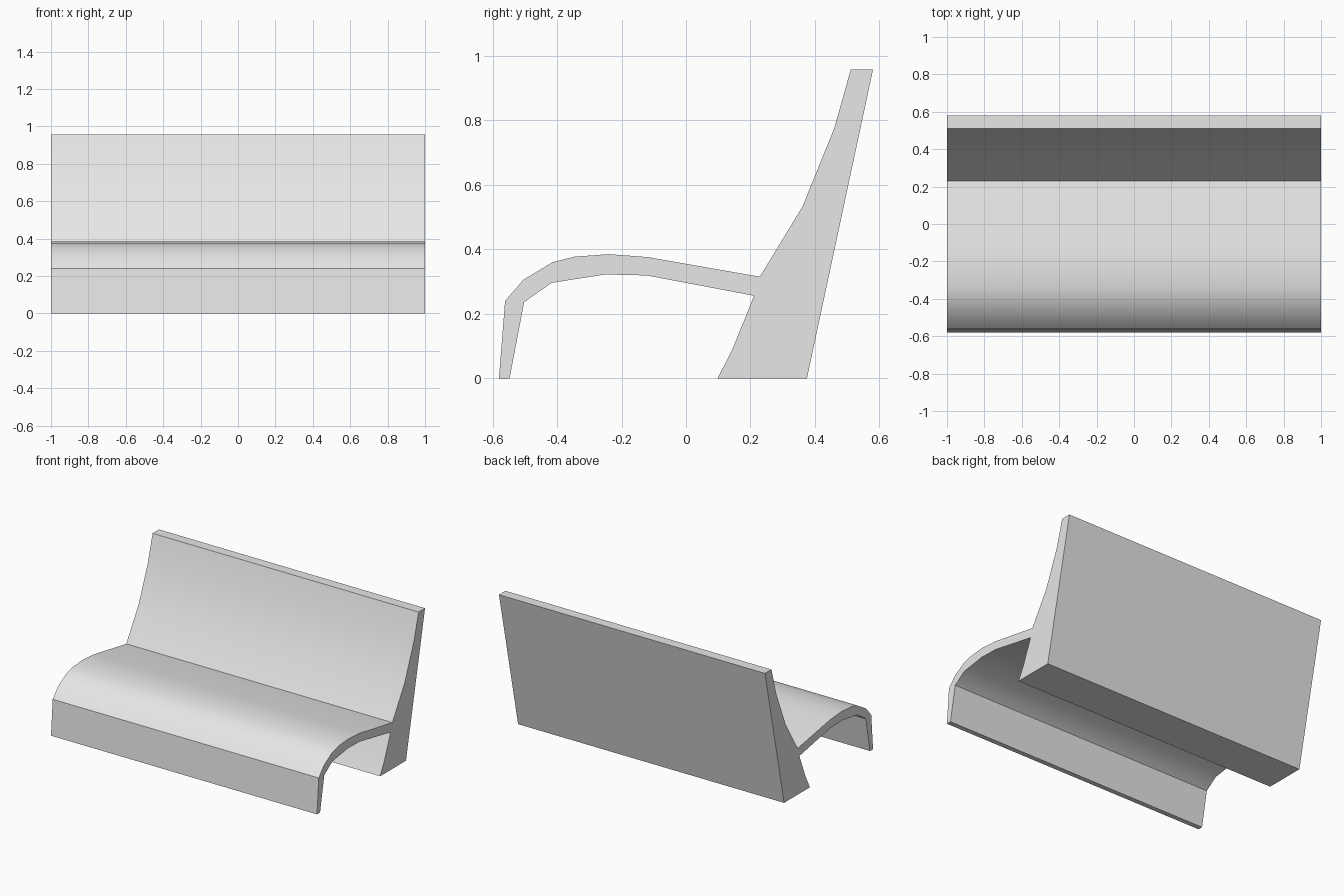
import bpy, bmesh, math

if "Cube" in bpy.data.objects:
    bpy.data.objects.remove(bpy.data.objects["Cube"])

# Plain grey material
grey = bpy.data.materials.new("light grey")
grey.diffuse_color = (0.8, 0.8, 0.8, 1)
grey.use_nodes = True
grey.node_tree.nodes["Principled BSDF"].inputs["Base Color"].default_value = grey.diffuse_color

# Side profile (y, z): curved seat top, backrest, foot, seat underside
seat_top = [(-0.58, 0), (-0.561, 0.24), (-0.504, 0.306), (-0.414, 0.36),
            (-0.346, 0.377), (-0.24, 0.385), (-0.12, 0.376), (0.229, 0.315)]
backrest = [(0.361, 0.532), (0.46, 0.776), (0.511, 0.958), (0.58, 0.958)]
rear_foot = [(0.375, 0), (0.098, 0), (0.144, 0.09), (0.211, 0.256)]
seat_under = [(-0.122, 0.319), (-0.25, 0.322), (-0.417, 0.296),
              (-0.502, 0.236), (-0.547, 0)]
profile = seat_top + backrest + rear_foot + seat_under

# Extrude the profile along the bench length
bm = bmesh.new()
side = bm.faces.new([bm.verts.new((-1, y, z)) for y, z in profile])
ext = bmesh.ops.extrude_face_region(bm, geom=[side], use_keep_orig=True)
moved = [v for v in ext["geom"] if isinstance(v, bmesh.types.BMVert)]
bmesh.ops.translate(bm, verts=moved, vec=(2, 0, 0))
bmesh.ops.recalc_face_normals(bm, faces=bm.faces)

mesh = bpy.data.meshes.new("bench")
bm.to_mesh(mesh)
bm.free()
mesh.materials.append(grey)
bench = bpy.data.objects.new("bench", mesh)
bpy.context.collection.objects.link(bench)

# Smooth the curves, keep the corners crisp
bpy.context.view_layer.objects.active = bench
bench.select_set(True)
bpy.ops.object.shade_smooth_by_angle(angle=math.radians(30))
